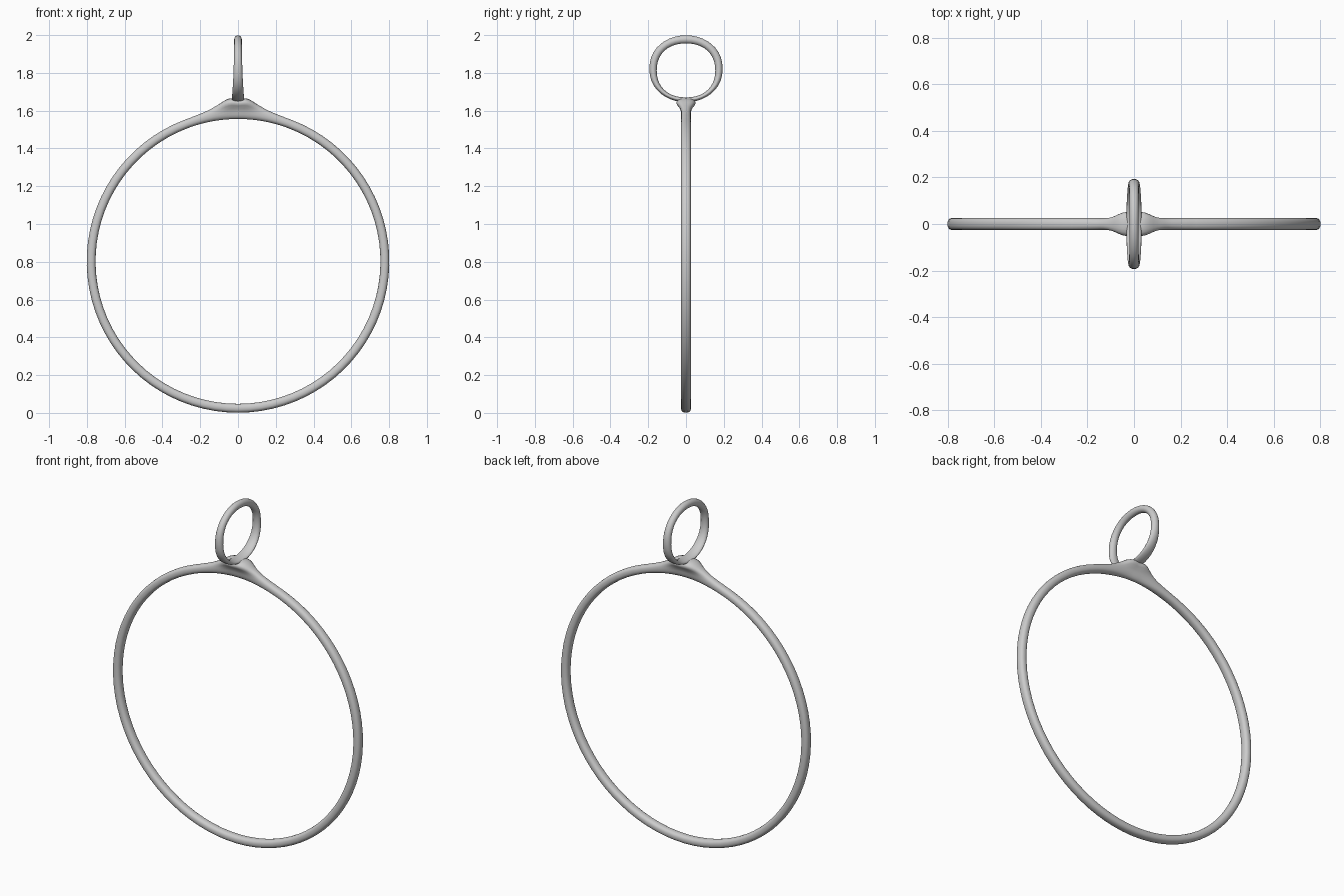
import bpy, bmesh, math

if "Cube" in bpy.data.objects:
    bpy.data.objects.remove(bpy.data.objects["Cube"])


def sgnpow(v, p):
    return math.copysign(abs(v) ** p, v)


def ease(t):
    t = max(0.0, min(1.0, t))
    return t * t * (3 - 2 * t)


def lerp_keys(keys, x):
    for (x0, a), (x1, b) in zip(keys, keys[1:]):
        if x <= x1:
            return a + (b - a) * (x - x0) / (x1 - x0)
    return keys[-1][1]


def closed_sweep(name, stations, sides, point):
    """Skin a closed loop of cross-sections; point(a, t) gives a position."""
    bm = bmesh.new()
    rings = [[bm.verts.new(point(a, 2 * math.pi * j / sides)) for j in range(sides)]
             for a in stations]
    for i, r in enumerate(rings):
        n = rings[(i + 1) % len(rings)]
        for j in range(sides):
            k = (j + 1) % sides
            bm.faces.new((r[j], r[k], n[k], n[j]))
    bmesh.ops.recalc_face_normals(bm, faces=bm.faces)
    me = bpy.data.meshes.new(name)
    bm.to_mesh(me)
    bm.free()
    ob = bpy.data.objects.new(name, me)
    bpy.context.collection.objects.link(ob)
    for p in me.polygons:
        p.use_smooth = True
    return ob


# Large ring, swelling into a flared saddle at the top
BUMP = [(0, 0.058), (0.035, 0.064), (0.055, 0.060), (0.1, 0.035),
        (0.15, 0.015), (0.2, 0.005), (0.26, 0), (9, 0)]
CZ, R_IN, R_OUT = 0.802, 0.754, 0.801


def big_point(a, t):
    d = min(a, 2 * math.pi - a) * 0.8
    outer = R_OUT + lerp_keys(BUMP, d)
    mid, h = (outer + R_IN) / 2, (outer - R_IN) / 2
    r = mid + h * sgnpow(math.cos(t), 0.85)
    y = 0.026 * sgnpow(math.sin(t), 0.85)
    flare = 1 - ease((d - 0.02) / 0.14)
    y *= 1 + 1.5 * flare * ease((r - 0.795) / 0.06)
    return (r * math.sin(a), y, CZ + r * math.cos(a))


fine = [-0.36 + 0.72 * i / 36 for i in range(37)]
coarse = [0.36 + (2 * math.pi - 0.72) * i / 72 for i in range(1, 72)]
closed_sweep("large_ring", [a % (2 * math.pi) for a in fine + coarse], 24, big_point)


# Small hanging loop, set at right angles to the large ring
def loop_point(a, t):
    s, c = sgnpow(math.sin(a), 0.9), sgnpow(math.cos(a), 0.9)
    low = (1 - math.cos(a)) / 2
    yi, zi = 0.155 * s, 1.813 + 0.143 * c
    yo, zo = 0.190 * math.sin(a) * (1 + 0.02 * abs(s)), 1.822 + 0.177 * c
    f = (1 + math.cos(t)) / 2
    w = 0.020 + 0.013 * low ** 2
    return (w * math.sin(t), yi + (yo - yi) * f, zi + (zo - zi) * f)


closed_sweep("hanging_loop", [2 * math.pi * i / 40 for i in range(40)], 16, loop_point)
